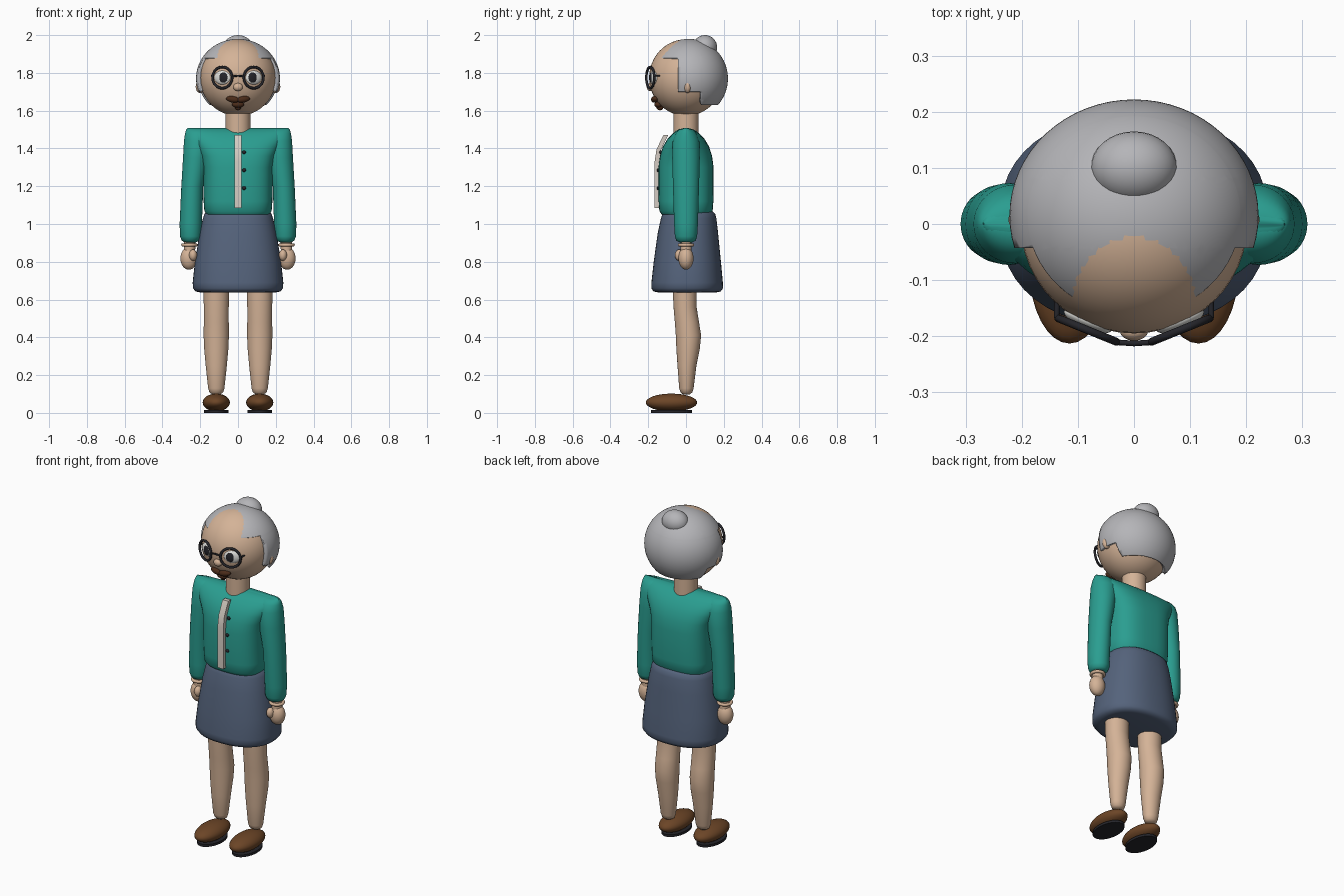
import bpy, bmesh
from math import cos, sin, pi, radians, copysign
from mathutils import Vector

cube = bpy.data.objects.get("Cube")
if cube:
    bpy.data.objects.remove(cube, do_unlink=True)


def material(name, r, g, b):
    m = bpy.data.materials.new(name)
    m.use_nodes = True
    m.diffuse_color = (r, g, b, 1)
    bsdf = m.node_tree.nodes["Principled BSDF"]
    bsdf.inputs["Base Color"].default_value = (r, g, b, 1)
    bsdf.inputs["Roughness"].default_value = 0.7
    return m


SKIN = material("skin", 0.66, 0.45, 0.31)
HAIR = material("grey hair", 0.46, 0.46, 0.48)
TEAL = material("teal cardigan", 0.023, 0.34, 0.28)
SKIRT = material("slate skirt", 0.09, 0.125, 0.2)
BROWN = material("brown leather", 0.15, 0.06, 0.02)
MOUTH = material("dark brown", 0.07, 0.025, 0.01)
BLACK = material("near black", 0.018, 0.018, 0.023)
WHITE = material("eye white", 0.75, 0.75, 0.72)
CREAM = material("cream trim", 0.66, 0.6, 0.54)


def finish(name, bm, mat, angle=50):
    bmesh.ops.recalc_face_normals(bm, faces=bm.faces)
    mesh = bpy.data.meshes.new(name)
    bm.to_mesh(mesh)
    bm.free()
    mesh.materials.append(mat)
    ob = bpy.data.objects.new(name, mesh)
    bpy.context.collection.objects.link(ob)
    bpy.ops.object.select_all(action='DESELECT')
    ob.select_set(True)
    bpy.context.view_layer.objects.active = ob
    bpy.ops.object.shade_smooth_by_angle(angle=radians(angle))
    return ob


def ball(name, mat, centre, radii, rot=(0, 0, 0), seg=32):
    bm = bmesh.new()
    bmesh.ops.create_uvsphere(bm, u_segments=seg, v_segments=seg // 2, radius=1)
    bmesh.ops.scale(bm, vec=radii, verts=bm.verts)
    ob = finish(name, bm, mat)
    ob.location = centre
    ob.rotation_euler = [radians(a) for a in rot]
    return ob


def loft(name, mat, sections, power=2.0, seg=40):
    """Stack of superellipse rings, each (z, x, y, x radius, y radius)."""
    bm = bmesh.new()
    rings = []
    for z, cx, cy, rx, ry in sections:
        ring = []
        for i in range(seg):
            c, s = cos(2 * pi * i / seg), sin(2 * pi * i / seg)
            px = copysign(abs(c) ** (2 / power), c)
            py = copysign(abs(s) ** (2 / power), s)
            ring.append(bm.verts.new((cx + rx * px, cy + ry * py, z)))
        rings.append(ring)
    for a, b in zip(rings, rings[1:]):
        for i in range(seg):
            j = (i + 1) % seg
            bm.faces.new((a[i], a[j], b[j], b[i]))
    bm.faces.new(rings[0])
    bm.faces.new(rings[-1])
    return finish(name, bm, mat)


def tube(name, mat, points, radius, cyclic=False):
    curve = bpy.data.curves.new(name, 'CURVE')
    curve.dimensions = '3D'
    curve.bevel_depth = radius
    curve.bevel_resolution = 2
    curve.use_fill_caps = True
    spline = curve.splines.new('POLY')
    spline.points.add(len(points) - 1)
    for p, co in zip(spline.points, points):
        p.co = (*co, 1)
    spline.use_cyclic_u = cyclic
    spline.use_smooth = True
    curve.materials.append(mat)
    ob = bpy.data.objects.new(name, curve)
    bpy.context.collection.objects.link(ob)
    return ob


# Head, neck and bun
ball("head", SKIN, (0, 0, 1.775), (0.202, 0.195, 0.203), seg=48)
loft("neck", SKIN, [(1.46, 0, 0, 0.066, 0.066), (1.62, 0, 0, 0.066, 0.066)])
ball("hair_bun", HAIR, (0, 0.1, 1.935), (0.077, 0.065, 0.065))

# Hair shell, trimmed along a fringe, sideburns and nape
FRINGE, BURN, NAPE = 1.878, 1.70, 1.63
TEMPLE, BEHIND_EAR = -0.043, 0.08
bm = bmesh.new()
bmesh.ops.create_uvsphere(bm, u_segments=64, v_segments=40, radius=1)
bmesh.ops.scale(bm, vec=(0.222, 0.207, 0.21), verts=bm.verts)
bmesh.ops.translate(bm, vec=(0, 0.015, 1.77), verts=bm.verts)
cuts = [(Vector((0, 0, z)), Vector((0, 0, 1))) for z in (FRINGE, BURN, NAPE)]
cuts += [(Vector((0, y, 0)), Vector((0, 1, 0))) for y in (TEMPLE, BEHIND_EAR)]
for co, no in cuts:
    bmesh.ops.bisect_plane(bm, geom=bm.verts[:] + bm.edges[:] + bm.faces[:],
                           plane_co=co, plane_no=no)


def is_hair(c):
    return (c.z > FRINGE or (c.z > BURN and c.y > TEMPLE)
            or (c.z > NAPE and c.y > BEHIND_EAR))


bare = [f for f in bm.faces if not is_hair(f.calc_center_median())]
bmesh.ops.delete(bm, geom=bare, context='FACES')
hair = finish("hair", bm, HAIR)
shell = hair.modifiers.new("thickness", 'SOLIDIFY')
shell.thickness = 0.022
shell.offset = -1

# Face
ball("nose", SKIN, (0, -0.19, 1.725), (0.025, 0.018, 0.021))
ball("lower_lip", MOUTH, (0, -0.146, 1.632), (0.032, 0.022, 0.017))
ball("chin_tuft", MOUTH, (0, -0.138, 1.617), (0.016, 0.018, 0.015))
tube("glasses_bridge", BLACK, [(-0.028, -0.211, 1.782), (0, -0.213, 1.785),
                               (0.028, -0.211, 1.782)], 0.005)
for side, s in (("left", 1), ("right", -1)):
    ball(side + "_ear", SKIN, (s * 0.2, 0.008, 1.727), (0.024, 0.02, 0.034))
    tilt = (0, 0, s * 22)
    ball(side + "_eye", WHITE, (s * 0.082, -0.172, 1.775), (0.046, 0.016, 0.037), tilt)
    ball(side + "_pupil", BLACK, (s * 0.079, -0.184, 1.775), (0.026, 0.008, 0.027), tilt)
    ball(side + "_lip_curve", MOUTH, (s * 0.028, -0.166, 1.66),
         (0.036, 0.018, 0.017), (0, s * -8, s * 12))
    # Round spectacle rim, turned to follow the face
    a = radians(22)
    rim = []
    for i in range(32):
        t = 2 * pi * i / 32
        u = 0.056 * cos(t)
        rim.append((s * (0.083 + u * cos(a)), -0.189 + u * sin(a),
                    1.775 + 0.056 * sin(t)))
    tube(side + "_glasses_rim", BLACK, rim, 0.007, True)
    tube(side + "_glasses_hinge", BLACK, [(s * 0.138, -0.168, 1.785),
                                          (s * 0.137, -0.135, 1.785)], 0.005)

# Cardigan body with squared shoulders
loft("cardigan_body", TEAL, [
    (1.05, 0, 0, 0.165, 0.128), (1.068, 0, 0, 0.178, 0.141),
    (1.12, 0, 0, 0.182, 0.145), (1.3, 0, 0, 0.183, 0.146),
    (1.36, 0, 0, 0.197, 0.138), (1.41, 0, 0, 0.222, 0.122),
    (1.45, 0, 0, 0.245, 0.098), (1.48, 0, 0, 0.262, 0.07),
    (1.5, 0, 0, 0.27, 0.042), (1.508, 0, 0, 0.268, 0.012)], power=2.8, seg=48)

# Button band, bent to follow the chest
bm = bmesh.new()
loops = []
for y, z in ((-0.108, 1.472), (-0.145, 1.395), (-0.155, 1.33), (-0.155, 1.085)):
    loops.append([bm.verts.new((x, y + d, z)) for x, d in
                  ((-0.019, -0.011), (0.019, -0.011), (0.019, 0.014), (-0.019, 0.014))])
for a, b in zip(loops, loops[1:]):
    for i in range(4):
        j = (i + 1) % 4
        bm.faces.new((a[i], a[j], b[j], b[i]))
bm.faces.new(loops[0])
bm.faces.new(loops[-1])
finish("button_band", bm, CREAM, 25)
for i in range(3):
    ball("button_%d" % (i + 1), BLACK, (0.032, -0.146 + 0.012 * (i == 0), 1.19 + 0.095 * (2 - i)),
         (0.01, 0.008, 0.01), seg=16)

# Skirt
loft("skirt", SKIRT, [
    (0.638, 0, 0.006, 0.2, 0.155), (0.643, 0, 0.006, 0.225, 0.178),
    (0.66, 0, 0.006, 0.238, 0.19), (0.69, 0, 0.006, 0.24, 0.189),
    (0.8, 0, 0.007, 0.228, 0.178), (0.95, 0, 0.01, 0.204, 0.16),
    (1.03, 0, 0.014, 0.186, 0.147), (1.055, 0, 0.015, 0.177, 0.139),
    (1.065, 0, 0.015, 0.165, 0.128)], power=2.3, seg=48)

# Limbs, mirrored left and right
for side, s in (("left", 1), ("right", -1)):
    loft(side + "_sleeve", TEAL, [
        (0.903, s * 0.252, 0, 0.03, 0.035), (0.912, s * 0.251, 0, 0.047, 0.051),
        (0.935, s * 0.25, 0, 0.057, 0.059), (1.0, s * 0.25, 0, 0.059, 0.063),
        (1.2, s * 0.242, 0, 0.058, 0.069), (1.35, s * 0.223, 0, 0.068, 0.073),
        (1.44, s * 0.211, 0, 0.075, 0.07), (1.48, s * 0.207, 0, 0.073, 0.055),
        (1.5, s * 0.206, 0, 0.068, 0.036), (1.506, s * 0.206, 0, 0.06, 0.015)])
    loft(side + "_wrist", SKIN, [(0.84, s * 0.257, 0, 0.03, 0.03),
                                 (0.92, s * 0.255, 0, 0.03, 0.03)], seg=24)
    cuff = [(s * 0.257 + 0.035 * cos(2 * pi * i / 24), 0.035 * sin(2 * pi * i / 24), 0.889)
            for i in range(24)]
    tube(side + "_wrist_band", SKIN, cuff, 0.009, True)
    ball(side + "_hand", SKIN, (s * 0.26, 0, 0.818), (0.045, 0.04, 0.06))
    ball(side + "_thumb", SKIN, (s * 0.238, -0.035, 0.835), (0.021, 0.024, 0.03))
    x = s * 0.115
    loft(side + "_leg", SKIN, [
        (0.098, x, 0.002, 0.02, 0.018), (0.108, x, 0.002, 0.036, 0.031),
        (0.13, x, 0.002, 0.043, 0.038), (0.25, x, 0.005, 0.056, 0.05),
        (0.34, x, 0.011, 0.064, 0.062), (0.41, x, 0.013, 0.067, 0.067),
        (0.48, x, 0.005, 0.066, 0.064), (0.56, x, -0.005, 0.066, 0.061),
        (0.68, x, -0.007, 0.068, 0.064)])
    ball(side + "_shoe", BROWN, (x, -0.077, 0.055), (0.072, 0.136, 0.047))
    loft(side + "_sole", BLACK, [(0, x, -0.077, 0.066, 0.108),
                                 (0.014, x, -0.077, 0.066, 0.108)])
